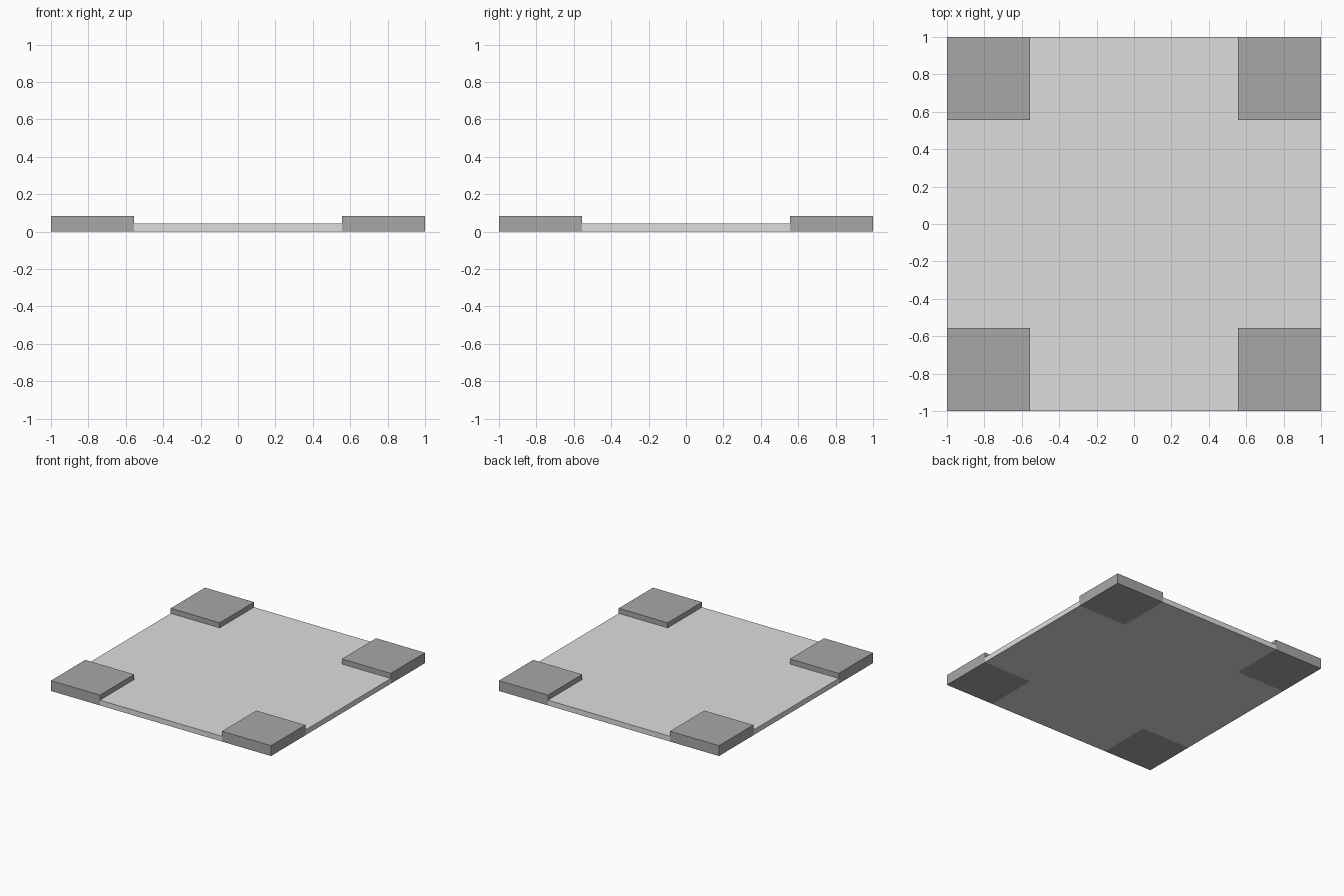
import bpy, bmesh

if "Cube" in bpy.data.objects:
    bpy.data.objects.remove(bpy.data.objects["Cube"])

INNER, PLATE_H, PAD_H = 0.555, 0.043, 0.085


def material(name, v):
    m = bpy.data.materials.new(name)
    m.diffuse_color = (v, v, v, 1)
    m.use_nodes = True
    m.node_tree.nodes["Principled BSDF"].inputs["Base Color"].default_value = m.diffuse_color
    return m


light_grey = material("light grey", 0.730)
mid_grey = material("mid grey", 0.387)


def prism(name, outline, height, mat):
    """Extrude a flat outline up from z = 0."""
    bm = bmesh.new()
    base = bm.faces.new([bm.verts.new((x, y, 0)) for x, y in outline])
    ext = bmesh.ops.extrude_face_region(bm, geom=[base], use_keep_orig=True)
    top = [v for v in ext["geom"] if isinstance(v, bmesh.types.BMVert)]
    bmesh.ops.translate(bm, verts=top, vec=(0, 0, height))
    bmesh.ops.recalc_face_normals(bm, faces=bm.faces)
    mesh = bpy.data.meshes.new(name)
    bm.to_mesh(mesh)
    bm.free()
    mesh.materials.append(mat)
    obj = bpy.data.objects.new(name, mesh)
    bpy.context.collection.objects.link(obj)


# Thin base plate: a cross that leaves the four corners free
quarter = [(1, -INNER), (1, INNER), (INNER, INNER)]
cross = []
for _ in range(4):
    cross += quarter
    quarter = [(-y, x) for x, y in quarter]
prism("base_plate", cross, PLATE_H, light_grey)

# Thicker square pads filling the corners
for sx, side in ((-1, "left"), (1, "right")):
    for sy, end in ((-1, "front"), (1, "back")):
        prism(f"{end}_{side}_corner_pad",
              [(sx * a, sy * b) for a, b in
               ((INNER, INNER), (1, INNER), (1, 1), (INNER, 1))],
              PAD_H, mid_grey)
